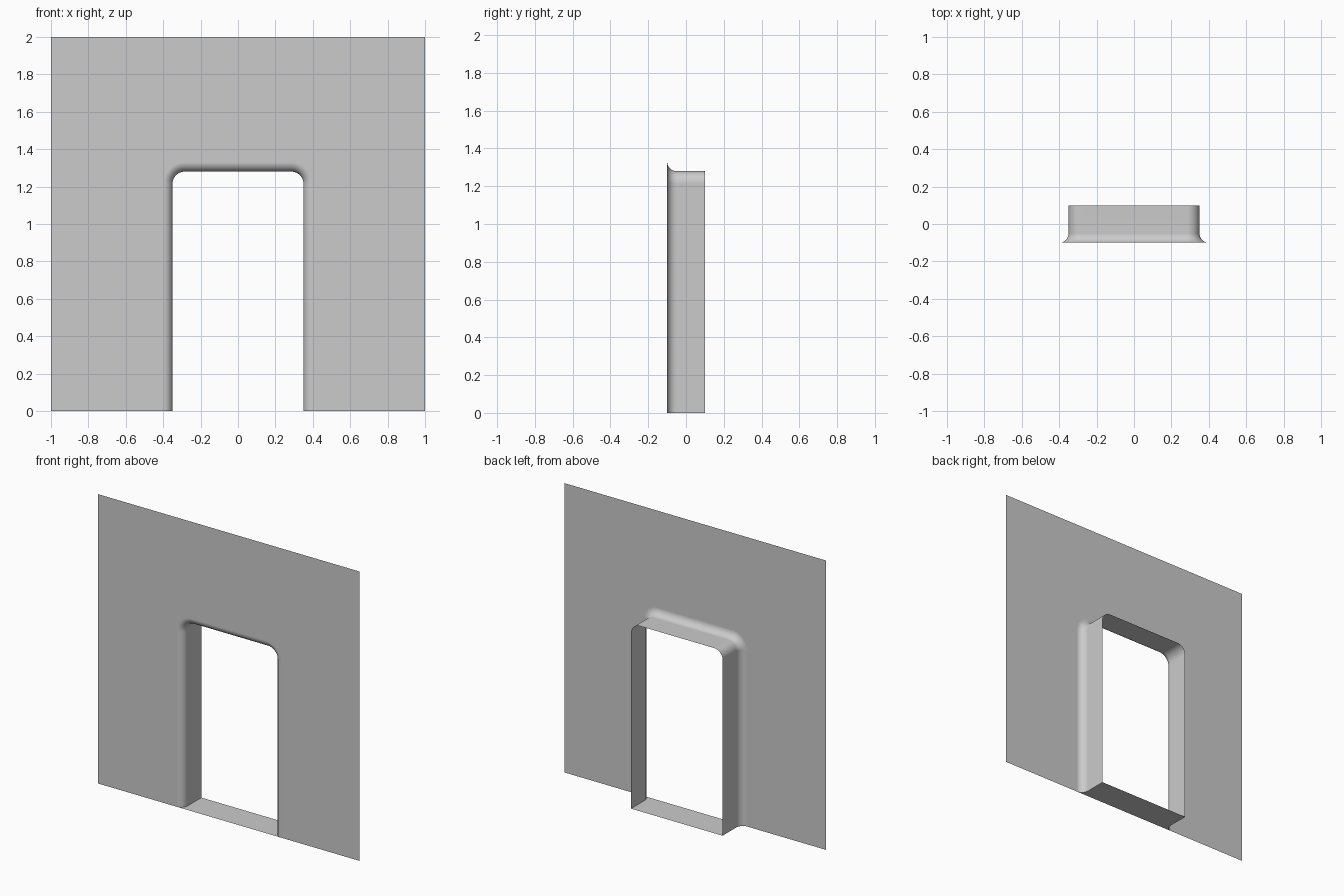
import bpy, bmesh
from math import sin, cos, pi

if "Cube" in bpy.data.objects:
    bpy.data.objects.remove(bpy.data.objects["Cube"])

HALF_W, TOP, CORNER, FLARE = 0.35, 1.28, 0.065, 0.05
FRONT, BACK = -0.1, 0.1
STEPS = 10


def arch(offset, y):
    """Doorway outline from bottom right, over the top, to bottom left."""
    r, cx, cz = CORNER + offset, HALF_W - CORNER, TOP - CORNER
    pts = [(HALF_W + offset, y, 0)]
    for side, start in ((1, 0), (-1, pi / 2)):
        for i in range(STEPS + 1):
            a = start + pi / 2 * i / STEPS
            pts.append((side * cx + r * cos(a), y, cz + r * sin(a)))
    pts.append((-HALF_W - offset, y, 0))
    return pts


def finish(name, bm):
    bmesh.ops.recalc_face_normals(bm, faces=bm.faces)
    mesh = bpy.data.meshes.new(name)
    bm.to_mesh(mesh)
    bm.free()
    obj = bpy.data.objects.new(name, mesh)
    bpy.context.collection.objects.link(obj)
    return obj


# Rounded lip profile (offset from opening, depth), then straight reveal
profile = [(FLARE * (1 - sin(a)), FRONT + FLARE * (1 - cos(a)))
           for a in (pi / 2 * i / STEPS for i in range(STEPS + 1))]
profile.append((0, BACK))

# Wall with lip and reveal
bm = bmesh.new()
rings = [[bm.verts.new(p) for p in arch(d, y)] for d, y in profile]
for a, b in zip(rings, rings[1:]):
    for i in range(len(a) - 1):
        bm.faces.new((a[i], a[i + 1], b[i + 1], b[i]))
border = [bm.verts.new((x, FRONT, z)) for x, z in ((-1, 0), (-1, 2), (1, 2), (1, 0))]
bm.faces.new(rings[0] + border)
bmesh.ops.recalc_face_normals(bm, faces=bm.faces)
wall = finish("doorway_wall", bm)
if max(wall.data.polygons, key=lambda p: p.area).normal.y > 0:
    wall.data.flip_normals()
bpy.context.view_layer.objects.active = wall
wall.select_set(True)
bpy.ops.object.shade_smooth_by_angle()
wall.modifiers.new("flat_wall_shading", 'WEIGHTED_NORMAL').keep_sharp = True

# Threshold floor following the flared jambs
bm = bmesh.new()
edge = [(HALF_W + d, y) for d, y in profile]
outline = edge + [(-x, y) for x, y in reversed(edge)]
bm.faces.new([bm.verts.new((x, y, 0)) for x, y in outline])
floor = finish("threshold", bm)
if floor.data.polygons[0].normal.z < 0:
    floor.data.flip_normals()
